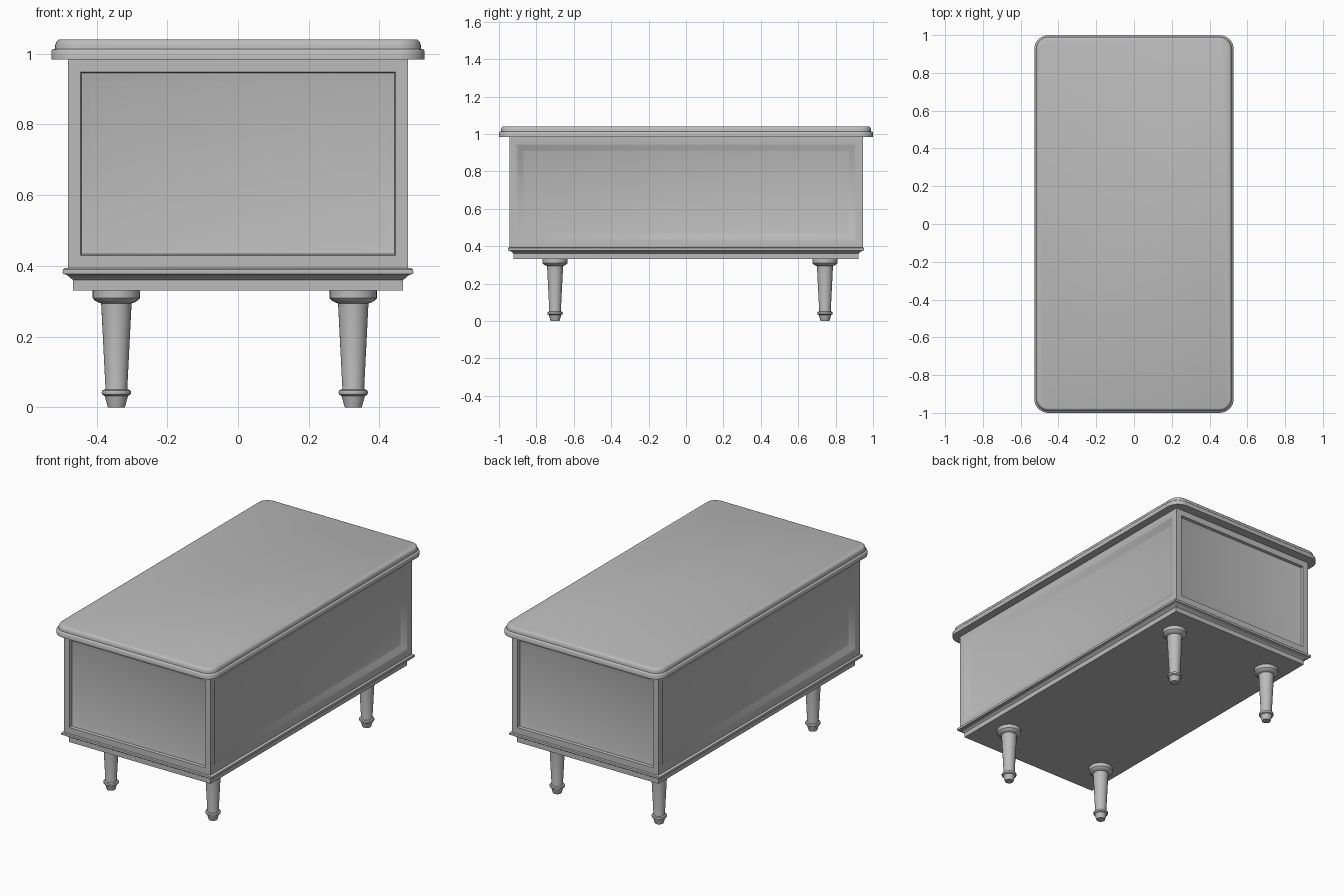
import bpy, bmesh, math
from mathutils import Vector

default = bpy.data.objects.get("Cube")
if default:
    bpy.data.objects.remove(default, do_unlink=True)

grey = bpy.data.materials.new("plain grey")
grey.use_nodes = True
COLOUR = (0.5, 0.5, 0.5, 1)
grey.diffuse_color = COLOUR
grey.node_tree.nodes["Principled BSDF"].inputs["Base Color"].default_value = COLOUR


def finish(bm, name, angle=40):
    """Turn a bmesh into a named, shaded object."""
    bmesh.ops.recalc_face_normals(bm, faces=bm.faces)
    mesh = bpy.data.meshes.new(name)
    bm.to_mesh(mesh)
    bm.free()
    mesh.materials.append(grey)
    obj = bpy.data.objects.new(name, mesh)
    bpy.context.collection.objects.link(obj)
    bpy.ops.object.select_all(action="DESELECT")
    obj.select_set(True)
    bpy.context.view_layer.objects.active = obj
    bpy.ops.object.shade_smooth_by_angle(angle=math.radians(angle))
    return obj


def loft(name, loops, angle=40):
    """Skin a stack of closed outlines and cap both ends."""
    bm = bmesh.new()
    rings = [[bm.verts.new(p) for p in loop] for loop in loops]
    n = len(rings[0])
    for low, high in zip(rings, rings[1:]):
        for i in range(n):
            j = (i + 1) % n
            bm.faces.new((low[i], low[j], high[j], high[i]))
    bm.faces.new(rings[0][::-1])
    bm.faces.new(rings[-1])
    return finish(bm, name, angle)


def rectangle(hx, hy, z, radius=0.0, steps=8):
    """Rectangle outline with optional rounded corners."""
    if not radius:
        return [(-hx, -hy, z), (hx, -hy, z), (hx, hy, z), (-hx, hy, z)]
    points = []
    for k, (sx, sy) in enumerate([(1, 1), (-1, 1), (-1, -1), (1, -1)]):
        for s in range(steps + 1):
            a = math.pi / 2 * (k + s / steps)
            points.append((sx * (hx - radius) + radius * math.cos(a),
                           sy * (hy - radius) + radius * math.sin(a), z))
    return points


def circle(x, y, r, z, sides=32):
    return [(x + r * math.cos(math.tau * i / sides),
             y + r * math.sin(math.tau * i / sides), z) for i in range(sides)]


# Table top: rounded corners, stepped and softened edge
top_profile = [(0, 0.984), (0, 1.008), (0.003, 1.012), (0.010, 1.014),
               (0.011, 1.024), (0.014, 1.034), (0.019, 1.039), (0.025, 1.041)]
loft("table_top", [rectangle(0.528 - d, 1.0 - d, z, 0.075 - d)
                   for d, z in top_profile])

# Plinth with a projecting moulding
plinth_profile = [(0.466, 0.331), (0.466, 0.360), (0.472, 0.364),
                  (0.480, 0.372), (0.489, 0.376), (0.495, 0.377),
                  (0.496, 0.382), (0.495, 0.390), (0.490, 0.394)]
loft("plinth_moulding", [rectangle(h, h + 0.456, z) for h, z in plinth_profile])

# Body: box with a sunken panel on each side
bm = bmesh.new()
bmesh.ops.create_cube(bm, size=1)
for v in bm.verts:
    v.co = Vector((v.co.x * 0.962, v.co.y * 1.89, 0.689 + v.co.z * 0.59))
bm.normal_update()
end_steps = [(0.036, 0), (0.003, -0.016), (0.018, -0.005), (0.010, -0.003)]
side_steps = [(0.038, 0), (0.006, -0.003), (0.026, -0.017), (0.008, -0.003)]
ends = [f for f in bm.faces if abs(f.normal.y) > 0.9]
sides = [f for f in bm.faces if abs(f.normal.x) > 0.9]
for panels, steps in ((ends, end_steps), (sides, side_steps)):
    for width, depth in steps:
        bmesh.ops.inset_individual(bm, faces=panels, thickness=width,
                                   depth=depth, use_even_offset=True)
        bm.normal_update()
finish(bm, "panelled_body", 42)

# Four turned legs
leg_profile = [(0.024, 0.0), (0.027, 0.010), (0.033, 0.032), (0.040, 0.036),
               (0.042, 0.042), (0.040, 0.048), (0.032, 0.051), (0.031, 0.056),
               (0.043, 0.294), (0.052, 0.297), (0.061, 0.302), (0.067, 0.309),
               (0.067, 0.333)]
for side, x in (("right", -0.344), ("left", 0.326)):
    for end, y in (("front", -0.70), ("back", 0.743)):
        loft(f"{end}_{side}_leg", [circle(x, y, r, z) for r, z in leg_profile])
